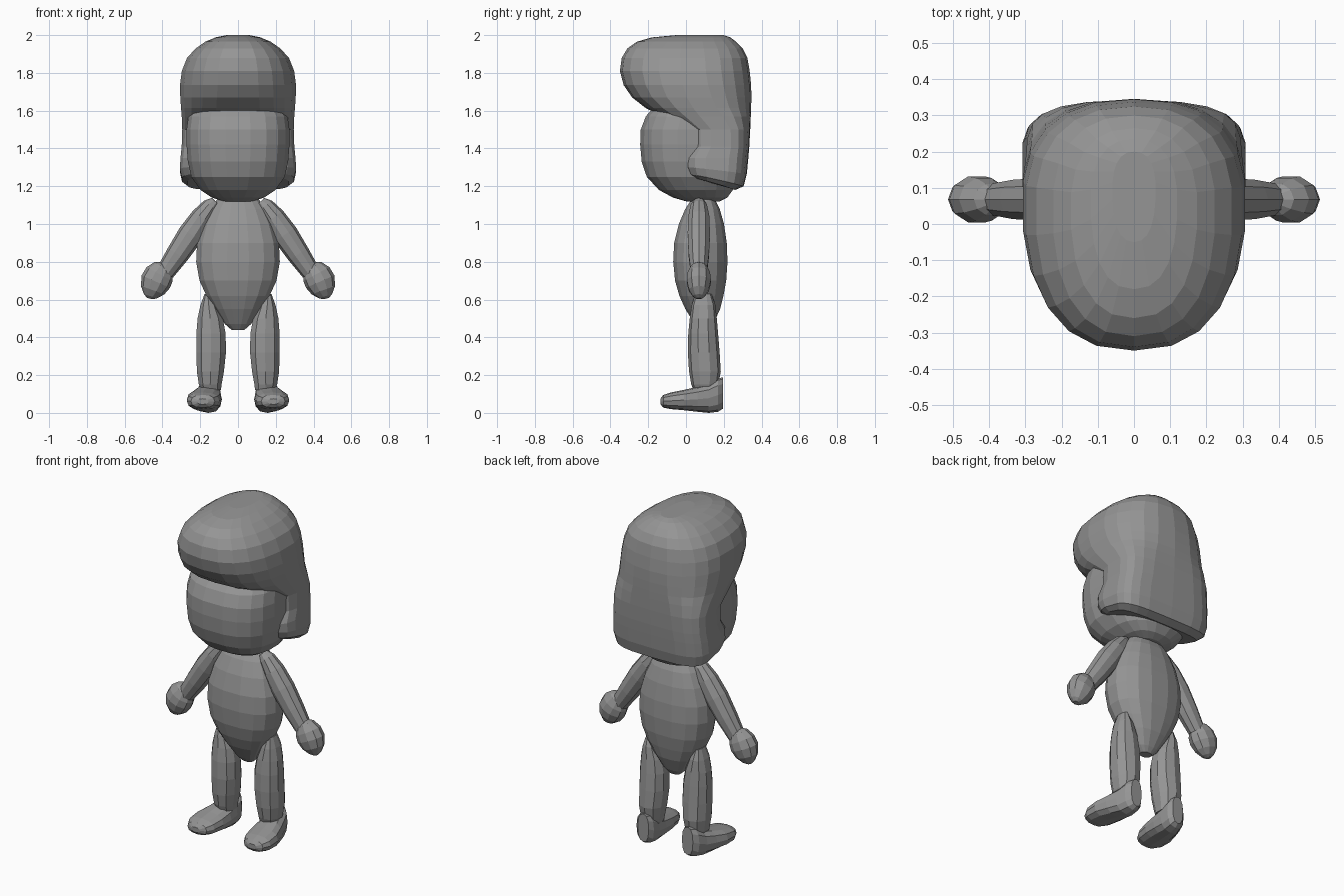
import bpy, bmesh, math
from mathutils import Vector

grey = bpy.data.materials.new("plain_grey")
grey.diffuse_color = (0.3, 0.3, 0.3, 1)


def spow(v, p):
    return math.copysign(abs(v) ** p, v)


def loft(name, rings):
    """Skin a list of equal-length point rings and close both ends."""
    bm = bmesh.new()
    loops = [[bm.verts.new(p) for p in ring] for ring in rings]
    n = len(loops[0])
    for a, b in zip(loops, loops[1:]):
        for i in range(n):
            j = (i + 1) % n
            bm.faces.new((a[i], a[j], b[j], b[i]))
    bm.faces.new(loops[0][::-1])
    bm.faces.new(loops[-1])
    bmesh.ops.recalc_face_normals(bm, faces=bm.faces)
    mesh = bpy.data.meshes.new(name)
    bm.to_mesh(mesh)
    bm.free()
    mesh.materials.append(grey)
    obj = bpy.data.objects.new(name, mesh)
    bpy.context.collection.objects.link(obj)
    return obj


def level_ring(z, front, back, w, n=20, power=2.4, cx=0, tilt=0, split=0.5):
    """Rounded horizontal ring; split sets where along y it is widest."""
    mid = front + (back - front) * split
    pts = []
    for i in range(n):
        a = 2 * math.pi * (i + 0.5) / n
        x, s = spow(math.cos(a), 2 / power), spow(math.sin(a), 2 / power)
        y = mid + s * ((back - mid) if s > 0 else (mid - front))
        pts.append((cx + w * x, y, z - tilt * s))
    return pts


def tube(name, path, side, n=10):
    """Limb in the xz plane: path of (x, z, in-plane radius, y radius)."""
    rings = []
    for i, (x, z, r, ry) in enumerate(path):
        a, b = path[max(i - 1, 0)], path[min(i + 1, len(path) - 1)]
        d = Vector((b[0] - a[0], 0, b[1] - a[1])).normalized()
        across = Vector((-d.z, 0, d.x))
        ring = []
        for k in range(n):
            t = 2 * math.pi * k / n
            p = Vector((x, 0.068, z)) + across * r * math.cos(t) + Vector((0, ry * math.sin(t), 0))
            ring.append((side * p.x, p.y, p.z))
        rings.append(ring)
    return loft(name, rings)


# Head: z, front, back, half width
head = [(1.12, 0.0, 0.18, 0.08), (1.14, -0.07, 0.22, 0.14), (1.18, -0.145, 0.25, 0.2),
        (1.25, -0.21, 0.27, 0.25), (1.33, -0.237, 0.28, 0.268), (1.42, -0.245, 0.28, 0.275),
        (1.5, -0.242, 0.28, 0.275), (1.57, -0.215, 0.28, 0.265), (1.62, -0.17, 0.27, 0.24),
        (1.68, -0.1, 0.2, 0.17)]
loft("head", [level_ring(*r, power=2.6) for r in head])

# Hair: overhanging quiff above, side locks and back below
hair = [(1.215, 0.02, 0.26, 0.27, 3.6, 0.035), (1.235, -0.01, 0.305, 0.298, 3.6, 0.035),
        (1.285, -0.03, 0.322, 0.31, 3.6, 0.02), (1.35, -0.035, 0.33, 0.306, 3.6, 0),
        (1.41, 0.0, 0.335, 0.3, 3.4, 0), (1.5, -0.01, 0.34, 0.297, 3.2, 0),
        (1.57, -0.13, 0.343, 0.3, 2.9, 0), (1.615, -0.215, 0.345, 0.304, 2.6, 0),
        (1.67, -0.285, 0.346, 0.308, 2.5, 0), (1.735, -0.33, 0.345, 0.31, 2.4, 0),
        (1.81, -0.35, 0.337, 0.3, 2.4, 0), (1.88, -0.34, 0.325, 0.272, 2.4, 0),
        (1.93, -0.31, 0.3, 0.225, 2.4, 0), (1.965, -0.26, 0.265, 0.175, 2.4, 0),
        (1.988, -0.18, 0.235, 0.12, 2.4, 0), (2.0, -0.05, 0.2, 0.06, 2.4, 0)]
loft("hair", [level_ring(z, f, b, w, 22, p, 0, t, 0.58) for z, f, b, w, p, t in hair])

# Body: z, front, back, half width
body = [(0.44, 0.07, 0.125, 0.035), (0.47, 0.045, 0.145, 0.07), (0.55, -0.005, 0.182, 0.125),
        (0.62, -0.037, 0.2, 0.17), (0.7, -0.06, 0.215, 0.207), (0.8, -0.07, 0.222, 0.225),
        (0.9, -0.065, 0.218, 0.22), (1.0, -0.04, 0.203, 0.19), (1.08, -0.005, 0.18, 0.15),
        (1.14, 0.035, 0.15, 0.105)]
loft("body", [level_ring(*r, n=16) for r in body])

arm = [(0.12, 1.12, 0.025, 0.03), (0.145, 1.095, 0.045, 0.045), (0.19, 1.035, 0.06, 0.058),
       (0.25, 0.945, 0.068, 0.062), (0.32, 0.84, 0.061, 0.057), (0.385, 0.745, 0.05, 0.045)]
hand = [(0.385, 0.785, 0.025, 0.025), (0.395, 0.77, 0.055, 0.045), (0.415, 0.735, 0.078, 0.062),
        (0.435, 0.695, 0.082, 0.067), (0.452, 0.65, 0.066, 0.055), (0.463, 0.618, 0.037, 0.032),
        (0.466, 0.605, 0.015, 0.014)]
# Leg: z, front, back, half width, centre x
leg = [(0.12, 0.04, 0.16, 0.055, 0.143), (0.15, 0.028, 0.172, 0.063, 0.147),
       (0.22, 0.016, 0.184, 0.075, 0.146), (0.32, 0.01, 0.178, 0.082, 0.142),
       (0.42, 0.012, 0.17, 0.081, 0.143), (0.5, 0.02, 0.163, 0.07, 0.147),
       (0.57, 0.03, 0.156, 0.046, 0.155), (0.63, 0.05, 0.135, 0.018, 0.16)]
# Foot: y, centre x, bottom, top, half width
foot = [(-0.135, 0.187, 0.045, 0.075, 0.03), (-0.12, 0.186, 0.028, 0.095, 0.063),
        (-0.08, 0.185, 0.02, 0.108, 0.086), (-0.01, 0.179, 0.014, 0.122, 0.092),
        (0.06, 0.167, 0.006, 0.138, 0.082), (0.12, 0.157, 0.0, 0.155, 0.07),
        (0.17, 0.15, 0.006, 0.183, 0.058), (0.195, 0.146, 0.022, 0.188, 0.036)]


def foot_ring(y, cx, lo, hi, w, side, n=12):
    mid, h = (lo + hi) / 2, (hi - lo) / 2
    angles = [2 * math.pi * i / n for i in range(n)]
    return [(side * (cx + w * spow(math.cos(a), 0.8)), y, mid + h * spow(math.sin(a), 0.8))
            for a in angles]


# Paired limbs
for side, tag in ((1, "right"), (-1, "left")):
    tube(tag + "_arm", arm, side)
    tube(tag + "_hand", hand, side)
    loft(tag + "_leg", [level_ring(z, f, b, w, 10, 2.2, side * cx) for z, f, b, w, cx in leg])
    loft(tag + "_foot", [foot_ring(*r, side) for r in foot])
